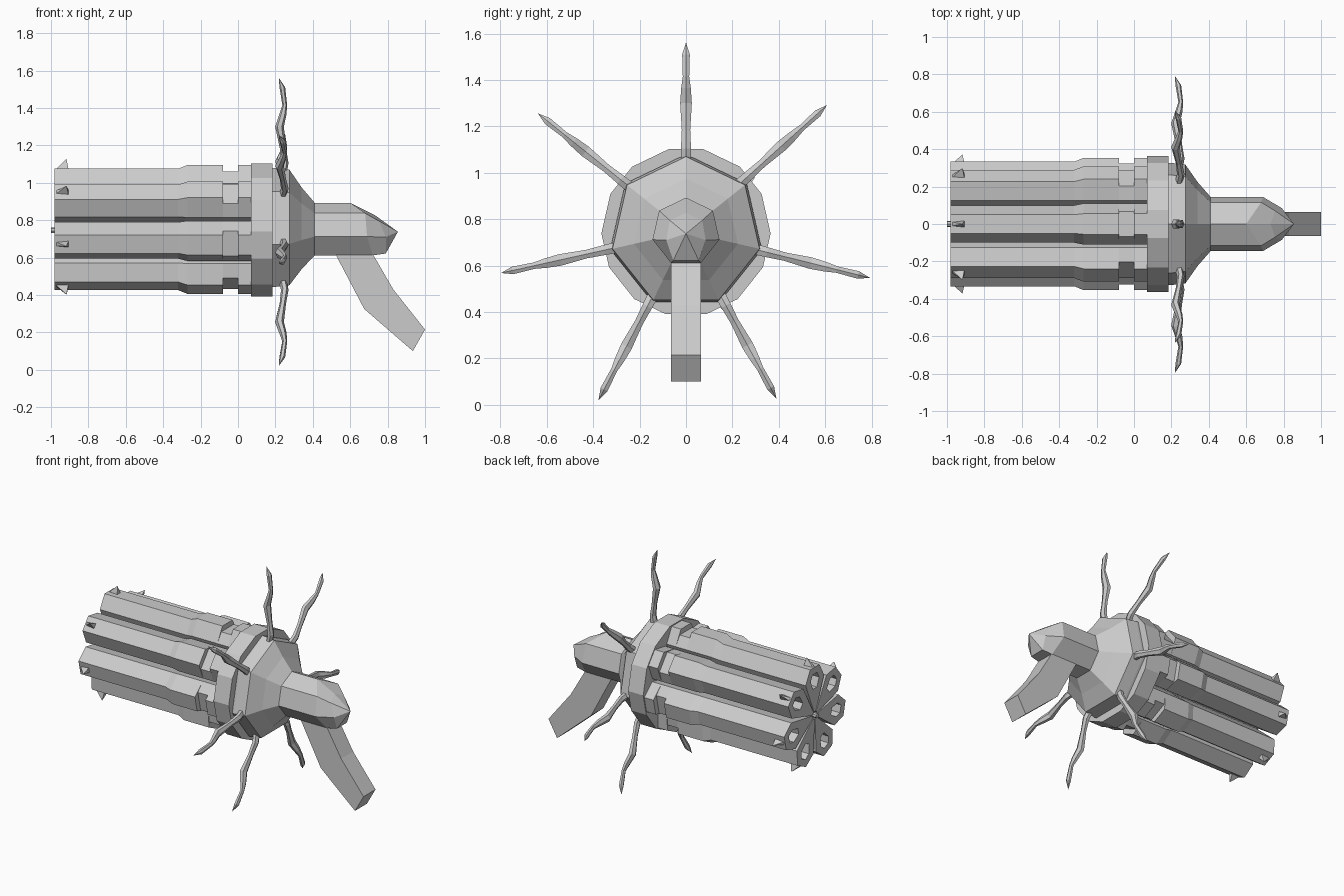
import bpy, bmesh
from math import cos, sin, pi, radians

if "Cube" in bpy.data.objects:
    bpy.data.objects.remove(bpy.data.objects["Cube"])

CZ = 0.745                      # height of the barrel axis
STEP = 2 * pi / 7


def place(x, t, r, a):
    """Point at axial x, tangential t, radial r, turned by a around the axis."""
    return (x, r * cos(a) - t * sin(a), CZ + r * sin(a) + t * cos(a))


def loft(name, rings):
    """Join rings of points with faces; a ring of one point makes a tip."""
    bm = bmesh.new()
    loops = [[bm.verts.new(p) for p in ring] for ring in rings]
    for a, b in zip(loops, loops[1:]):
        n = max(len(a), len(b))
        for i in range(n):
            j = (i + 1) % n
            if len(b) == 1:
                bm.faces.new((a[i], a[j], b[0]))
            else:
                bm.faces.new((a[i], a[j], b[j], b[i]))
    for end in (loops[0], loops[-1]):
        if len(end) > 2:
            bm.faces.new(end)
    bmesh.ops.recalc_face_normals(bm, faces=bm.faces)
    me = bpy.data.meshes.new(name)
    bm.to_mesh(me)
    bm.free()
    ob = bpy.data.objects.new(name, me)
    bpy.context.collection.objects.link(ob)
    return ob


def poly(x, r, n=7):
    return [place(x, 0, r, pi / 2 + i * 2 * pi / n) for i in range(n)]


def mirror_section(half):
    return half + [(-t, r) for t, r in reversed(half)]


# Barrel cross-sections as (tangent, radius) pairs
slim = mirror_section([(0.05, 0.33), (0.10, 0.24), (0.01, 0.025)])
thick = mirror_section([(0.055, 0.35), (0.11, 0.25), (0.01, 0.025)])
notch = mirror_section([(0.068, 0.315), (0.11, 0.25), (0.01, 0.025)])
bore = mirror_section([(0.025, 0.285), (0.045, 0.245), (0.022, 0.185)])
barrel_path = [(-0.75, bore), (-0.98, bore), (-0.98, slim), (-0.32, slim),
               (-0.27, thick), (-0.08, thick), (-0.08, notch), (0.0, notch),
               (0.0, thick), (0.08, thick)]

# Seven barrels with front sights
for k in range(7):
    a = pi / 2 + k * STEP
    loft(f"barrel_{k + 1}", [[place(x, t, r, a) for t, r in sec] for x, sec in barrel_path])
    base = [(-0.98, -0.012), (-0.98, 0.012), (-0.905, 0.02), (-0.905, -0.02)]
    loft(f"front_sight_{k + 1}", [[place(x, t, 0.32, a) for x, t in base],
                                  [place(-0.917, 0, 0.382, a)]])

# Central axle
loft("axle", [poly(-1.0, 0.016), poly(0.1, 0.016)])


# Lobed breech ring
def lobes(x, r, w):
    return [place(x, t, r, pi / 2 + k * STEP) for k in range(7) for t in (-w, w)]


loft("breech_ring", [lobes(0.07, 0.357, 0.075), lobes(0.185, 0.357, 0.075)])

# Seven-sided frame tapering to the rear, with a slanted beak-like end
slant_x = [0.60, 0.68, 0.69, 0.72, 0.72, 0.69, 0.68]
rear = [(0.60 + dx - 0.60, 0, 0) for dx in slant_x]
slanted = [place(x, 0, 0.148, pi / 2 + i * STEP) for i, x in enumerate(slant_x)]
beak = [(0.73, 0, 0.828), (0.755, -0.07, 0.795), (0.79, -0.085, 0.71), (0.79, -0.055, 0.622),
        (0.79, 0.055, 0.622), (0.79, 0.085, 0.71), (0.755, 0.07, 0.795)]
loft("frame", [poly(0.18, 0.335), poly(0.20, 0.335), poly(0.275, 0.325), poly(0.34, 0.23),
               poly(0.41, 0.148), slanted, beak, [(0.855, 0, 0.738)]])

# Grip
grip = [(0.52, 0.62), (0.72, 0.62), (0.83, 0.43), (1.0, 0.215), (0.935, 0.10), (0.675, 0.325)]
loft("grip", [[(x, y, z) for x, z in grip] for y in (-0.065, 0.065)])

# Seven jointed hammer spurs: (x, radius, half width)
spur = [(0.235, 0.28, 0.027), (0.25, 0.36, 0.025), (0.24, 0.44, 0.021), (0.222, 0.555, 0.029),
        (0.24, 0.62, 0.024), (0.25, 0.67, 0.016), (0.237, 0.765, 0.019)]
for k, deg in enumerate([90, 42, -14, -61.5, -117.5, 192.5, 141.3]):
    a = radians(deg)
    rings = [[place(x + 0.8 * w * cos(i * pi / 3), w * sin(i * pi / 3), r, a) for i in range(6)]
             for x, r, w in spur]
    loft(f"hammer_spur_{k + 1}", rings + [[place(0.218, 0, 0.817, a)]])
